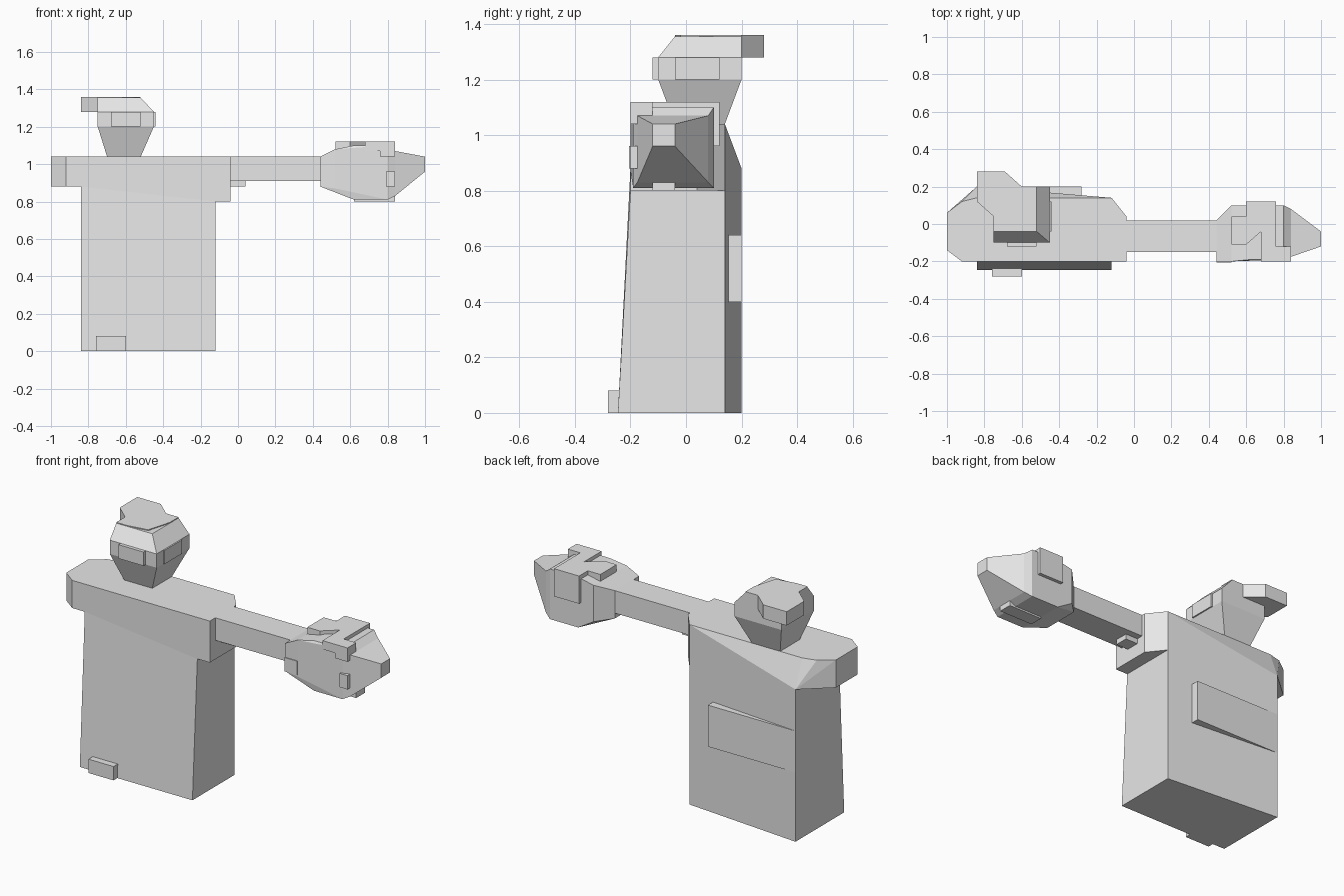
import bpy, bmesh
from itertools import product

if "Cube" in bpy.data.objects:
    bpy.data.objects.remove(bpy.data.objects["Cube"])

GREY = (0.8, 0.8, 0.8, 1)
mat = bpy.data.materials.new("light_grey")
mat.use_nodes = True
mat.diffuse_color = GREY
mat.node_tree.nodes["Principled BSDF"].inputs["Base Color"].default_value = GREY


def finish(name, bm):
    bmesh.ops.recalc_face_normals(bm, faces=bm.faces)
    mesh = bpy.data.meshes.new(name)
    bm.to_mesh(mesh)
    bm.free()
    mesh.materials.append(mat)
    obj = bpy.data.objects.new(name, mesh)
    bpy.context.collection.objects.link(obj)


def hull(name, points):
    """Faceted convex solid around a few corner points."""
    bm = bmesh.new()
    for p in points:
        bm.verts.new(p)
    res = bmesh.ops.convex_hull(bm, input=bm.verts)
    loose = set(res["geom_interior"] + res["geom_unused"])
    bmesh.ops.delete(bm, geom=[v for v in loose if isinstance(v, bmesh.types.BMVert)],
                     context='VERTS')
    bmesh.ops.dissolve_limit(bm, angle_limit=0.01, verts=bm.verts, edges=bm.edges)
    finish(name, bm)


def corners(x, y, z):
    return list(product(x, y, z))


def box(name, x, y, z):
    hull(name, corners(x, y, z))


def prism(name, plan, z0, z1):
    bm = bmesh.new()
    face = bm.faces.new([bm.verts.new((x, y, z0)) for x, y in plan])
    ext = bmesh.ops.extrude_face_region(bm, geom=[face], use_keep_orig=True)
    for v in ext["geom"]:
        if isinstance(v, bmesh.types.BMVert):
            v.co.z = z1
    finish(name, bm)


def at(z, plan):
    return [(x, y, z) for x, y in plan]


# Torso, leaning in at the front with a skewed back
L, R, TOP, LOW, HIGH = -0.84, -0.12, 1.04, 0.80, 0.88
hull("torso", at(0, [(L, -.245), (R, -.245), (R, .14), (L, .2)]) + [
    (L, -.2, HIGH), (R, -.2, LOW), (R, .14, TOP), (L, .2, HIGH), (L, .14, TOP)])
hull("back_plate", [(x, y, z) for z in (.4, .64)
                    for x, y in ((L, .2), (-.28, .2), (-.28, .14), (L, .18))])
box("foot_block", (-.76, -.6), (-.28, -.23), (0, .08))

# Shoulder yoke
yoke = [(L, -.2), (-.04, -.2), (-.04, .04), (R, .14), (L, .14)]
hull("shoulder_yoke", at(TOP, yoke) + at(LOW, yoke[1:4]) +
     [(R, -.2, LOW), (L, -.2, HIGH), (L, .14, HIGH)])
end = [(-1, .06), (-1, -.14), (-.92, -.2), (L, -.2)]
hull("shoulder_end", at(TOP, end + [(-.92, .12), (L, .14)]) + at(HIGH, end + [(L, .2)]))

# Arm
box("arm", (-.06, .46), (-.15, .02), (.91, TOP))
box("armpit_block", (-.04, .04), (-.1, -.02), (.88, .92))

# Neck and head
X, Y = (-.75, -.45), (-.1, .2)
hull("neck", corners((-.7, -.52), (-.04, .14), (TOP,)) + corners(X, Y, (1.2,)))
hull("head", corners(X, Y, (1.2, 1.28)) + corners((-.75, -.52), (-.04, .2), (1.355,)))
box("front_eye_plate", (-.68, -.52), (-.12, -.09), (1.2, 1.28))
box("side_eye_plate", (-.47, -.442), (-.04, .12), (1.2, 1.28))
prism("head_cap", [(-.84, .28), (-.69, .28), (-.6, .2), (-.52, .2), (-.52, .12),
                   (-.56, -.02), (-.68, -.04), (-.75, -.04), (-.75, .04), (-.84, .12)], 1.28, 1.36)

# Fist with pointed tip
hull("fist", corners((.44,), (-.2, .02), (.88, 1.04)) +
     corners((.52,), (-.2, .1), (.87, 1.08)) +
     corners((.62, .8), (-.19, .1), (.81, 1.1)) +
     corners((.84,), (-.175, .08), (.83, 1.07)))
hull("fist_tip", corners((.84,), (-.175, .08), (.83, 1.07)) +
     corners((1,), (-.12, -.04), (.96, 1.04)))

# Raised plates on the fist
prism("fist_top_plate", [(.52, -.11), (.6, -.11), (.68, -.04), (.68, -.2), (.76, -.2),
                         (.76, -.12), (.76, .12), (.6, .12), (.6, .04), (.52, .04)], 1.07, 1.12)
box("fist_back_plate", (.6, .76), (.09, .12), (.96, 1.12))
box("fist_corner_plate", (.76, .84), (-.2, -.12), (1.04, 1.12))
box("fist_knuckle_plate", (.79, .84), (-.2, -.16), (.88, .96))
box("fist_cuff_plate", (.44, .52), (-.205, -.12), (.88, .96))
box("fist_under_plate", (.62, .84), (-.12, -.04), (.8, .83))
